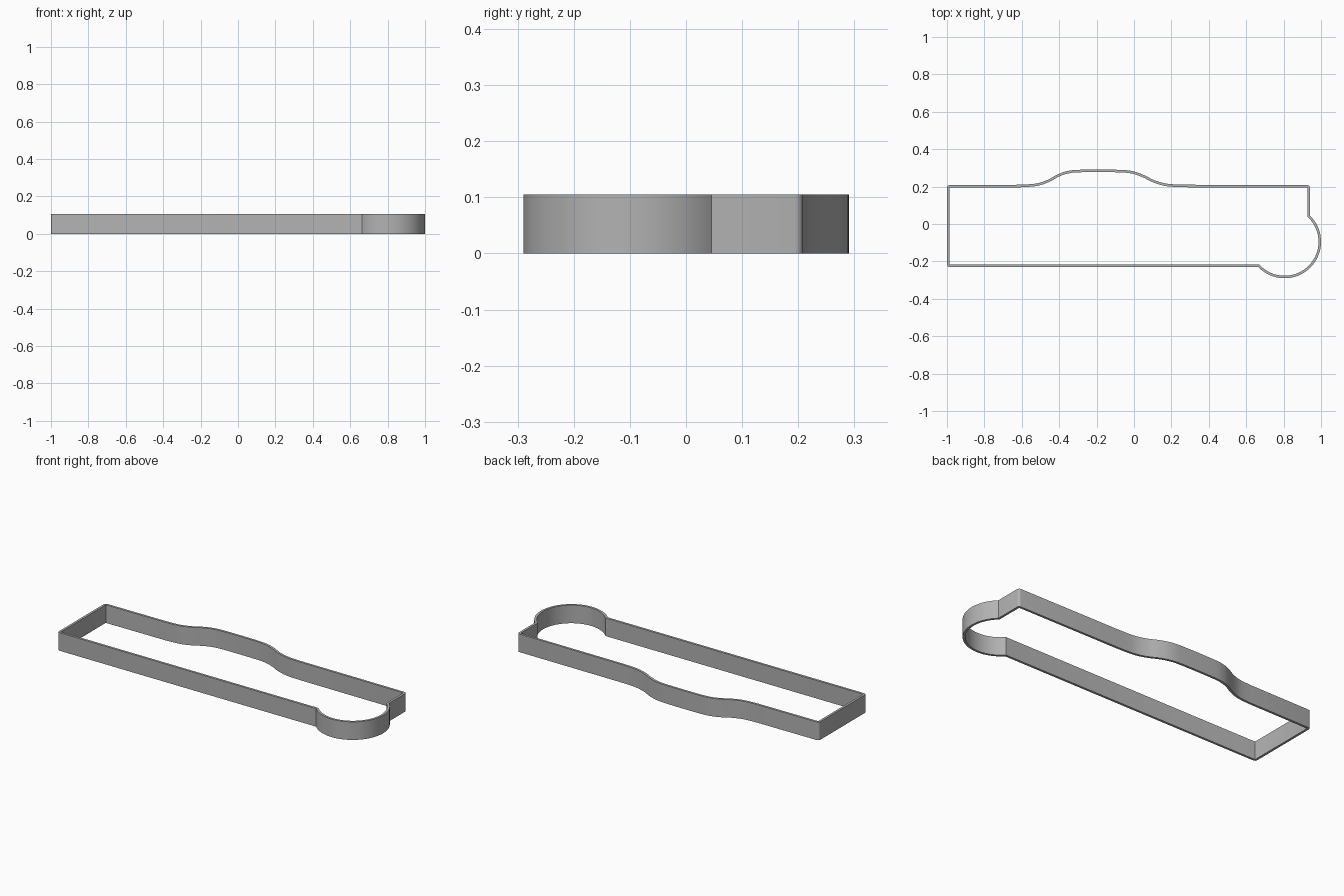
import bpy, bmesh
from math import sin, cos, radians, atan2, degrees
from mathutils import Vector

if "Cube" in bpy.data.objects:
    bpy.data.objects.remove(bpy.data.objects["Cube"], do_unlink=True)

HEIGHT, WALL, CORNER = 0.105, 0.0135, 0.014
LEFT, RIGHT, FRONT, BACK = -1.0, 0.94, -0.23, 0.208
CENTRE, RADIUS = Vector((0.805, -0.095)), 0.195


def arc(centre, radius, start, end, steps):
    return [centre + radius * Vector((cos(radians(a)), sin(radians(a))))
            for a in (start + (end - start) * i / steps for i in range(steps + 1))]


def smooth_path(points, steps=6):
    """Catmull-Rom curve through the points."""
    pts = [Vector(p) for p in points]
    pts = [pts[0]] + pts + [pts[-1]]
    path = []
    for a, b, c, d in zip(pts, pts[1:], pts[2:], pts[3:]):
        for i in range(steps):
            t = i / steps
            path.append(0.5 * (2 * b + (c - a) * t + (2 * a - 5 * b + 4 * c - d) * t * t
                               + (3 * b - a - 3 * c + d) * t ** 3))
    return path + [pts[-1]]


def corner(x, y, start):
    return arc(Vector((x, y)), CORNER, start, start + 90, 4)


# Round lobe at the front corner, ending where it meets the straight walls
dy = (RADIUS ** 2 - (RIGHT - CENTRE.x) ** 2) ** 0.5
lobe_end = degrees(atan2(dy, RIGHT - CENTRE.x))
dx = (RADIUS ** 2 - (FRONT - CENTRE.y) ** 2) ** 0.5
lobe_start = degrees(atan2(FRONT - CENTRE.y, -dx))
lobe = arc(CENTRE, RADIUS, lobe_start, lobe_end, 64)

# Raised bump on the back wall, running from right to left
bump = smooth_path([(0.28, 0.21), (0.18, 0.215), (0.11, 0.234), (0.05, 0.263),
                    (-0.01, 0.283), (-0.09, 0.29), (-0.29, 0.29), (-0.36, 0.282),
                    (-0.41, 0.264), (-0.46, 0.237), (-0.52, 0.217), (-0.60, 0.21)])

outline = (lobe
           + corner(RIGHT - CORNER, BACK - CORNER, 0)
           + bump
           + corner(LEFT + CORNER, BACK - CORNER, 90)
           + corner(LEFT + CORNER, FRONT + CORNER, 180))

# Thin upright wall following the outline
bm = bmesh.new()
low = [bm.verts.new((p.x, p.y, 0)) for p in outline]
high = [bm.verts.new((p.x, p.y, HEIGHT)) for p in outline]
for i in range(len(outline)):
    j = (i + 1) % len(outline)
    bm.faces.new((low[i], low[j], high[j], high[i]))
mesh = bpy.data.meshes.new("outline_wall")
bm.to_mesh(mesh)
bm.free()
wall = bpy.data.objects.new("outline_wall", mesh)
bpy.context.collection.objects.link(wall)

mat = bpy.data.materials.new("mid_grey")
mat.use_nodes = True
grey = (0.45, 0.45, 0.45, 1)
mat.diffuse_color = grey
mat.node_tree.nodes["Principled BSDF"].inputs["Base Color"].default_value = grey
mesh.materials.append(mat)

# Thicken inwards
bpy.ops.object.select_all(action='DESELECT')
wall.select_set(True)
bpy.context.view_layer.objects.active = wall
solid = wall.modifiers.new("thickness", 'SOLIDIFY')
solid.thickness = WALL
solid.offset = -1
solid.use_even_offset = True
bpy.ops.object.modifier_apply(modifier=solid.name)
bpy.ops.object.shade_smooth_by_angle(angle=radians(30))
